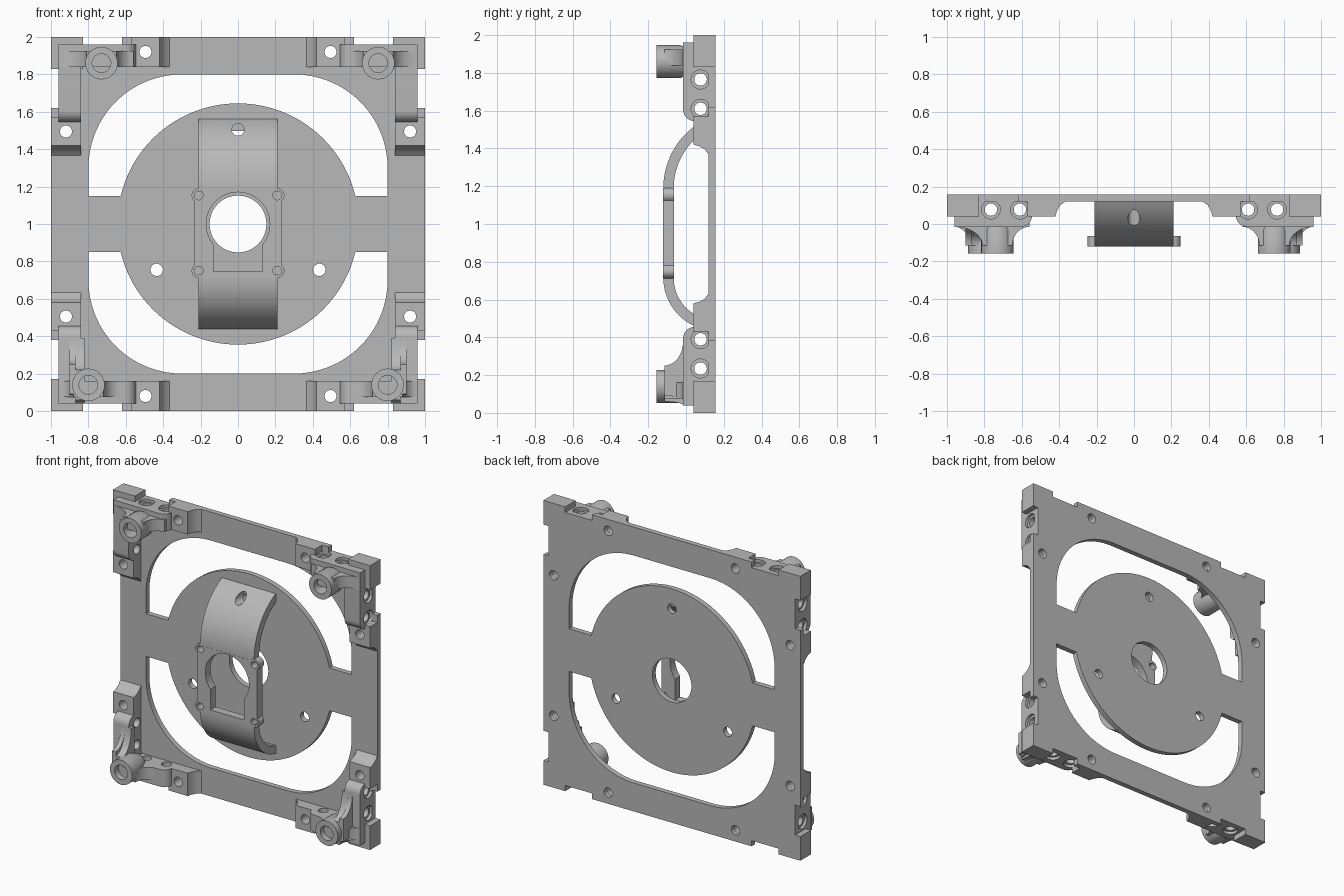
import bpy, bmesh, math
from math import sin, cos, pi, radians

if "Cube" in bpy.data.objects:
    bpy.data.objects.remove(bpy.data.objects["Cube"])

grey = bpy.data.materials.new("matte_grey")
grey.use_nodes = True
COLOUR = (0.48, 0.48, 0.48, 1)
grey.diffuse_color = COLOUR
grey.node_tree.nodes["Principled BSDF"].inputs["Base Color"].default_value = COLOUR

CZ = 1.0                      # height of the frame centre
FACE, BACK = 0.12, 0.157      # front and back of the base plate
BLOCK, TIP = -0.015, -0.157   # front of corner blocks, front of bosses
HOLE = 0.033


def arc(cx, cy, r, a0, a1, n=16, ry=None):
    ry = r if ry is None else ry
    angles = [radians(a0 + (a1 - a0) * i / n) for i in range(n + 1)]
    return [(cx + r * cos(a), cy + ry * sin(a)) for a in angles]


def circle(cx, cy, r, n=32):
    return arc(cx, cy, r, 0, 360, n)[:-1]


def finish(obj):
    """Weld, fix normals, colour and shade a mesh object."""
    bm = bmesh.new()
    bm.from_mesh(obj.data)
    bmesh.ops.remove_doubles(bm, verts=bm.verts, dist=0.0002)
    bmesh.ops.recalc_face_normals(bm, faces=bm.faces)
    bm.to_mesh(obj.data)
    bm.free()
    obj.data.materials.clear()
    obj.data.materials.append(grey)
    bpy.ops.object.select_all(action='DESELECT')
    obj.select_set(True)
    bpy.context.view_layer.objects.active = obj
    bpy.ops.object.shade_smooth_by_angle(angle=radians(30))
    return obj


# Each axis maps profile (u, v) and depth w to world x, y, z
PLACE = {
    'X': lambda u, v, w: (w, v, u),    # profile (z, y), depth x
    'Y': lambda u, v, w: (u, w, v),    # profile (x, z), depth y
    'Z': lambda u, v, w: (u, v, w),    # profile (x, y), depth z
}


def extrude(name, loops, w0, w1, axis):
    """Extrude an outline with optional hole loops between two depths."""
    curve = bpy.data.curves.new(name, 'CURVE')
    curve.dimensions, curve.fill_mode = '2D', 'BOTH'
    curve.extrude = abs(w1 - w0) / 2
    for loop in loops:
        s = curve.splines.new('POLY')
        s.points.add(len(loop) - 1)
        for p, (u, v) in zip(s.points, loop):
            p.co = (u, v, 0, 1)
        s.use_cyclic_u = True
    obj = bpy.data.objects.new(name, curve)
    bpy.context.collection.objects.link(obj)
    bpy.ops.object.select_all(action='DESELECT')
    obj.select_set(True)
    bpy.context.view_layer.objects.active = obj
    bpy.ops.object.convert(target='MESH')
    obj = bpy.context.view_layer.objects.active
    for v in obj.data.vertices:
        v.co = PLACE[axis](v.co.x, v.co.y, v.co.z + (w0 + w1) / 2)
    return finish(obj)


def lathe(name, profile, x, z, n=32):
    """Spin (radius, y) points about an axis along y."""
    bm = bmesh.new()
    vs = [bm.verts.new((x + r, y, z)) for r, y in profile]
    es = [bm.edges.new(pair) for pair in zip(vs, vs[1:])]
    bmesh.ops.spin(bm, geom=vs + es, cent=(x, 0, z), axis=(0, 1, 0),
                   angle=2 * pi, steps=n)
    mesh = bpy.data.meshes.new(name)
    bm.to_mesh(mesh)
    bm.free()
    obj = bpy.data.objects.new(name, mesh)
    bpy.context.collection.objects.link(obj)
    return finish(obj)


def rect(u0, v0, u1, v1):
    return [(u0, v0), (u1, v0), (u1, v1), (u0, v1)]


# Base plate: notched outline, two windows around a disc, round holes
quarter = [(0.62, 1), (0.62, 0.96), (0.83, 0.96), (0.83, 1), (1, 1),
           (1, 0.83), (0.96, 0.83), (0.96, 0.62), (1, 0.62)]
outline = []
for sx, sz in ((1, 1), (1, -1), (-1, -1), (-1, 1)):
    pts = [(sx * x, CZ + sz * z) for x, z in quarter]
    outline += pts if sx * sz > 0 else pts[::-1]

DISC, ARM = 0.645, 0.15
cut = math.degrees(math.asin(ARM / DISC))
window = ([(0.8, ARM)] + arc(0.3, 0.3, 0.5, 0, 90) + arc(-0.3, 0.3, 0.5, 90, 180)
          + [(-0.8, ARM)] + arc(0, 0, DISC, 180 - cut, cut, 48))
windows = [[(x, CZ + s * z) for x, z in window] for s in (1, -1)]
holes = [circle(0, CZ, 0.152, 48), circle(0, 1.505, HOLE)]
for s in (1, -1):
    holes.append(circle(s * 0.435, 0.755, HOLE))
    for t in (1, -1):
        holes.append(circle(s * 0.495, CZ + t * 0.92, HOLE))
        holes.append(circle(s * 0.92, CZ + t * 0.495, HOLE))
extrude("base_plate", [outline] + windows + holes, FACE, BACK, 'Y')


# Corner pieces; an arm runs along x (axis Z) or along z (axis X)
def flare(centre, inner, outer):
    """Concave fillet outline on both sides of a boss."""
    r, top, h = 0.08, -0.115, 0.1
    left, right = centre - r, centre + r
    return (arc(left - inner, top, inner, 90, 0, 10, h)
            + arc(right + outer, top, outer, 180, 90, 10, h)
            + [(right + outer, 0.02), (left - inner, 0.02)])


def arm(label, axis, su, sw):
    cu, cw = (0, CZ) if axis == 'Z' else (CZ, 0)

    def part(name, loops, w0, w1):
        loops = [[(cu + su * u, v) for u, v in lp] for lp in loops]
        return extrude(label + name, loops, cw + sw * w0, cw + sw * w1, axis)

    body = ([(0.96, FACE + 0.01), (0.96, BLOCK)]
            + arc(0.605, BLOCK + 0.06, 0.06, 270, 180, 8)
            + [(0.545, FACE + 0.01)])
    bolts = (0.765, 0.61)
    part("_block", [body] + [circle(b, 0.077, HOLE) for b in bolts], 0.84, 0.94)
    part("_block_rim", [body] + [circle(b, 0.077, 0.05) for b in bolts], 0.94, 0.96)
    # Screw pad with a curved run-out, split around its vertical hole
    run = [(0.42, 0.04), (0.412, 0.07), (0.395, 0.1), (0.36, FACE + 0.005)]
    slope = [(0.462, 0.04)] + run + [(0.462, FACE + 0.005)]
    part("_pad_slope", [slope], 0.84, 1.0)
    inner = rect(0.528, 0.04, 0.56, FACE + 0.005)
    part("_pad_end", [inner], 0.84, 0.96)
    part("_pad_lip", [[(0.528, 0.04)] + [(0.57, 0.04)]
                      + [(0.57, FACE + 0.005), (0.528, FACE + 0.005)]], 0.96, 1.0)
    # Middle of the pad carries the hole, extruded front to back
    web = rect(0.462, 0.84, 0.528, 1.0)
    web = [web, circle(0.495, 0.92, 0.0325)]
    swap = axis == 'X'
    loops = []
    for lp in web:
        pts = [(su * u, sw * w) for u, w in lp]
        loops.append([((w, CZ + u) if swap else (u, CZ + w)) for u, w in pts])
    extrude(label + "_pad_hole", loops, 0.04, FACE + 0.005, 'Y')
    return part


for sx, side in ((1, "left"), (-1, "right")):
    for sz, level in ((1, "upper"), (-1, "lower")):
        label = f"{level}_{side}"
        along = arm(label + "_cross_arm", 'Z', sx, sz)
        upright = arm(label + "_upright_arm", 'X', sz, sx)
        extrude(label + "_corner_tab",
                [rect(sx * 0.83, CZ + sz * 0.83, sx, CZ + sz)], 0.04, BACK, 'Y')
        # Boss with a blind hole, blended into the arms
        bx = 0.8 if sz < 0 else (0.75 if sx > 0 else 0.73)
        bz = 0.86
        lathe(label + "_boss", [(0, -0.03), (0.05, -0.03), (0.05, TIP), (0.087, TIP),
                                (0.087, -0.03), (0.06, 0.03), (0, 0.03)],
              sx * bx, CZ + sz * bz)
        along("_flare", [flare(bx, 0.09, 0.88 - bx)], 0.84, 0.925)
        if sz < 0:
            upright("_flare", [flare(bz, 0.17, 0.02)], 0.82, 0.87)
            upright("_flare_foot", [flare(bz - 0.03, 0.13, 0.02)], 0.87, 0.9)


# Bridge: two curved straps holding a flat mount
def strap(name, start, centre, r, sign):
    thick, front = 0.055, -0.12
    cy = front + r
    outer_end = math.degrees(math.acos((cy - FACE) / r))
    inner_end = math.degrees(math.acos((cy - FACE) / (r - thick)))

    def bend(rad, end):
        return [(centre + sign * rad * sin(radians(end * i / 24)),
                 cy - rad * cos(radians(end * i / 24))) for i in range(25)]

    loop = ([(start, front)] + bend(r, outer_end)
            + bend(r - thick, inner_end)[::-1] + [(start, front + thick)])
    return extrude(name, [loop], -0.21, 0.21, 'X')


upper = strap("upper_strap", 1.17, 1.19, 0.408, 1)
strap("lower_strap", 0.73, 0.715, 0.28, -1)

# Screwdriver hole through the upper strap
cutter = extrude("strap_hole_cutter", [circle(0, 1.505, HOLE)], -0.3, 0.115, 'Y')
cutter.hide_render = True
mod = upper.modifiers.new("hole", 'BOOLEAN')
mod.operation, mod.solver, mod.object = 'DIFFERENCE', 'EXACT', cutter
bpy.context.view_layer.objects.active = upper
bpy.ops.object.modifier_apply(modifier=mod.name)
bpy.data.objects.remove(cutter)
finish(upper)

# Mount with four screw ears and a keyhole opening
ears = [(0.21, 1.153, 0), (-0.21, 1.153, 90), (-0.21, 0.75, 180), (0.21, 0.75, 270)]
mount = []
for x, z, turn in ears:
    mount += arc(x, z, 0.038, turn - 50, turn + 140)
keyhole = arc(0, CZ, 0.17, -40, 220, 40) + [(-0.13, 0.745), (0.13, 0.745)]
extrude("camera_mount", [mount, keyhole] + [circle(x, z, 0.024, 20) for x, z, t in ears],
        -0.121, -0.064, 'Y')
